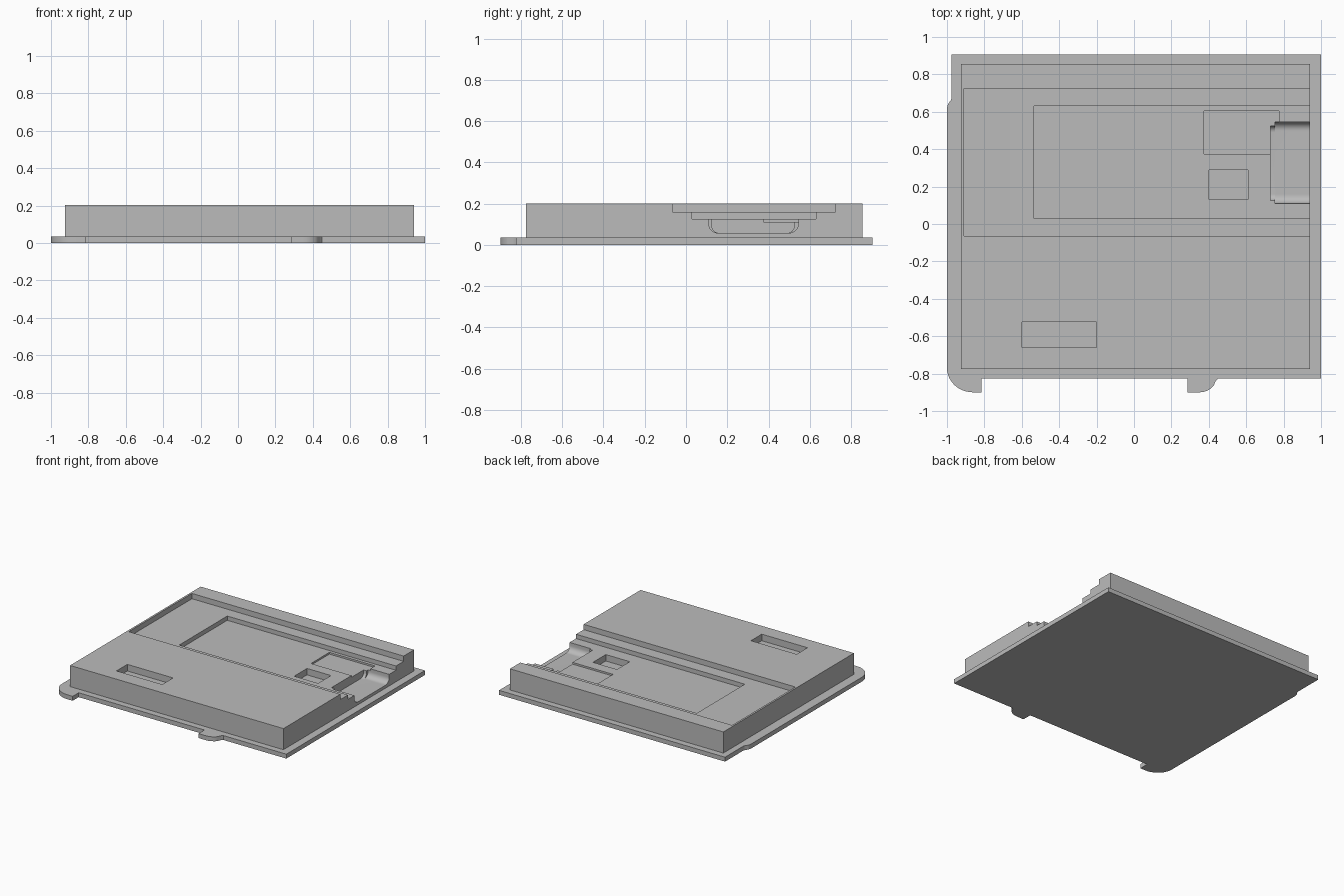
import bpy
import bmesh
from math import cos, sin, radians
from mathutils import Vector

cube = bpy.data.objects.get("Cube")
if cube:
    bpy.data.objects.remove(cube, do_unlink=True)

grey = bpy.data.materials.new("plain grey")
grey.use_nodes = True
colour = (0.5, 0.5, 0.5, 1)
grey.diffuse_color = colour
grey.node_tree.nodes["Principled BSDF"].inputs["Base Color"].default_value = colour


def prism(name, outline, offset):
    """Extrude a closed outline of 3D points along an offset."""
    bm = bmesh.new()
    face = bm.faces.new([bm.verts.new(p) for p in outline])
    moved = bmesh.ops.extrude_face_region(bm, geom=[face])["geom"]
    verts = [g for g in moved if isinstance(g, bmesh.types.BMVert)]
    bmesh.ops.translate(bm, verts=verts, vec=Vector(offset))
    bmesh.ops.recalc_face_normals(bm, faces=bm.faces)
    mesh = bpy.data.meshes.new(name)
    bm.to_mesh(mesh)
    bm.free()
    mesh.materials.append(grey)
    ob = bpy.data.objects.new(name, mesh)
    bpy.context.collection.objects.link(ob)
    return ob


def box(name, x0, x1, y0, y1, z0, z1):
    outline = [(x0, y0, z0), (x1, y0, z0), (x1, y1, z0), (x0, y1, z0)]
    return prism(name, outline, (0, 0, z1 - z0))


def arc(cx, cy, rx, ry, start, end, steps=10):
    angles = [radians(start + (end - start) * i / steps) for i in range(steps + 1)]
    return [(cx + rx * cos(a), cy + ry * sin(a)) for a in angles]


def smooth(ob):
    bpy.ops.object.select_all(action="DESELECT")
    bpy.context.view_layer.objects.active = ob
    ob.select_set(True)
    bpy.ops.object.shade_smooth_by_angle(angle=radians(30))


# Base plate with two rounded front feet and a slight bulge on the right edge
front, toe, back = -0.825, -0.9, 0.905
outline = [(1, front), (1, back), (-0.975, back)]
outline += [(-0.975, 0.675), (-0.98, 0.66), (-0.992, 0.645), (-0.998, 0.63), (-1, 0.61)]
outline += arc(-0.86, -0.77, 0.14, 0.13, 180, 270)
outline += [(-0.815, toe), (-0.815, front), (0.285, front), (0.285, toe)]
outline += arc(0.35, -0.8, 0.1, 0.1, 270, 320, 6)
outline += [(0.436, -0.84), (0.45, front)]
base = prism("base_plate", [(x, y, 0) for x, y in outline], (0, 0, 0.035))
smooth(base)

# Raised body
body = box("body", -0.925, 0.94, -0.775, 0.855, 0.035, 0.202)

# Stepped recesses open to the left side, and closed pockets
open_end, above = 1.1, 0.3
cutters = [
    box("wide_recess", -0.91, open_end, -0.065, 0.725, 0.16, above),
    box("inner_recess", -0.535, open_end, 0.03, 0.63, 0.126, above),
    box("shallow_pocket", 0.375, 0.775, 0.375, 0.605, 0.112, above),
    box("small_pocket", 0.4, 0.61, 0.13, 0.29, 0.075, above),
    box("front_slot", -0.6, -0.2, -0.66, -0.525, 0.15, above),
]

# Round-bottomed channel with a narrower inner end
for name, x, y0, y1, r in (
    ("channel", 0.755, 0.11, 0.545, 0.045),
    ("channel_end", 0.73, 0.125, 0.525, 0.035),
):
    floor = 0.058
    profile = [(y1, above), (y0, above)]
    profile += arc(y0 + r, floor + r, r, r, 180, 270, 8)
    profile += arc(y1 - r, floor + r, r, r, 270, 360, 8)
    cutters.append(prism(name, [(x, y, z) for y, z in profile], (open_end - x, 0, 0)))

bpy.context.view_layer.objects.active = body
for cutter in cutters:
    mod = body.modifiers.new(cutter.name, "BOOLEAN")
    mod.operation = "DIFFERENCE"
    mod.solver = "EXACT"
    mod.object = cutter
    bpy.ops.object.modifier_apply(modifier=mod.name)
    bpy.data.objects.remove(cutter, do_unlink=True)
smooth(body)
